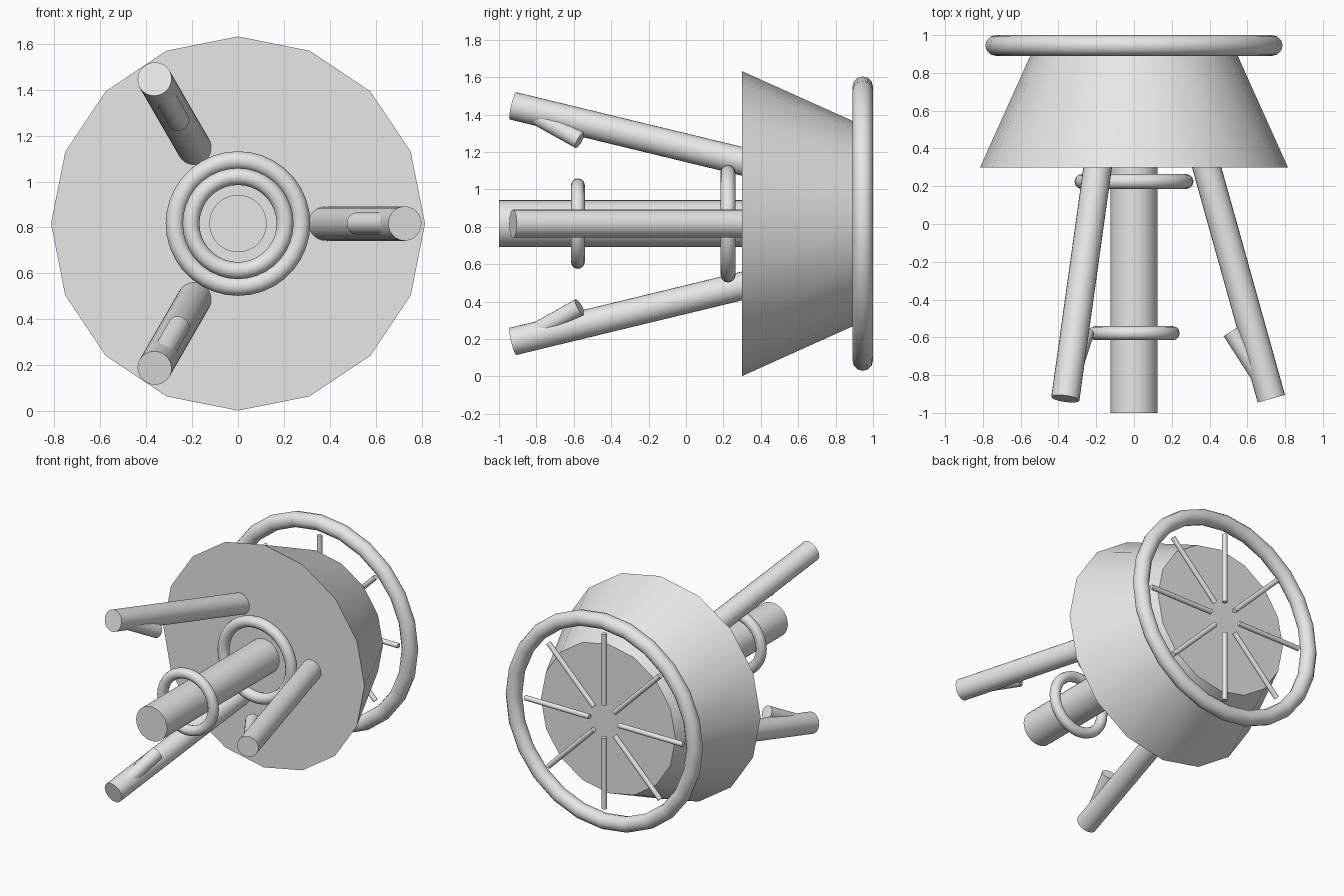
import bpy
from math import cos, sin, pi, radians
from mathutils import Vector

cube = bpy.data.objects.get("Cube")
if cube:
    bpy.data.objects.remove(cube, do_unlink=True)

AXIS_Z = 0.817

grey = bpy.data.materials.new("light_grey")
grey.use_nodes = True
grey.diffuse_color = (0.8, 0.8, 0.8, 1)
grey.node_tree.nodes["Principled BSDF"].inputs["Base Color"].default_value = (0.8, 0.8, 0.8, 1)


def finish(name):
    obj = bpy.context.object
    obj.name = name
    obj.data.materials.append(grey)
    bpy.ops.object.shade_smooth_by_angle(angle=radians(35))
    return obj


def polar(radius, y, angle):
    """Point at a distance and angle around the model's long axis."""
    return Vector((radius * cos(angle), y, AXIS_Z + radius * sin(angle)))


def rod(name, start, end, radius, sides=24, end_radius=None):
    """Round bar between two points, tapered if an end radius is given."""
    d = end - start
    bpy.ops.mesh.primitive_cone_add(
        vertices=sides, radius1=radius,
        radius2=radius if end_radius is None else end_radius,
        depth=d.length, location=(start + end) / 2,
        rotation=d.to_track_quat('Z', 'Y').to_euler())
    return finish(name)


def ring(name, y, major, minor, segments):
    bpy.ops.mesh.primitive_torus_add(
        major_radius=major, minor_radius=minor, major_segments=segments,
        minor_segments=12, location=(0, y, AXIS_Z), rotation=(pi / 2, 0, 0))
    return finish(name)


# Tapered body and central barrel
rod("body", polar(0, 0.30, 0), polar(0, 0.90, 0), 0.815, 16, 0.545)
rod("barrel", polar(0, -1.0, 0), polar(0, 0.35, 0), 0.125, 32)

# Rings around the barrel and the large rear ring
ring("front_collar", -0.578, 0.205, 0.037, 36)
ring("base_collar", 0.225, 0.275, 0.04, 36)
ring("rear_ring", 0.945, 0.732, 0.055, 24)

# Splayed legs, each with a short inward barb
for i in range(3):
    a = i * 2 * pi / 3
    rod(f"leg_{i + 1}", polar(0.727, -0.925, a), polar(0.357, 0.40, a), 0.075)
    rod(f"barb_{i + 1}", polar(0.515, -0.568, a), polar(0.672, -0.812, a), 0.048, 16)

# Spokes inside the rear ring
for i in range(8):
    a = i * pi / 4
    rod(f"spoke_{i + 1}", polar(0.12, 0.945, a), polar(0.64, 0.945, a), 0.018, 12)
